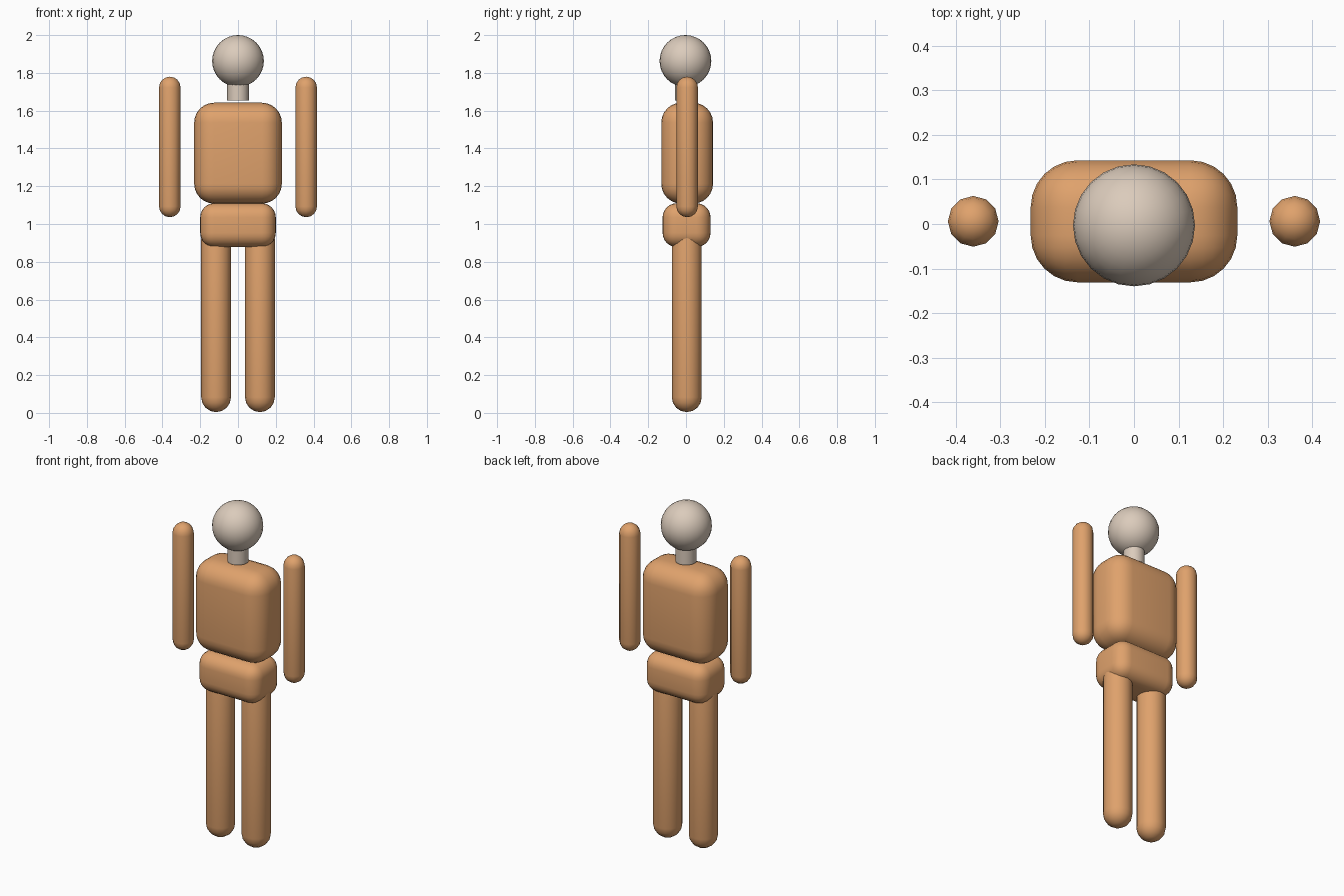
import bpy, bmesh, math
from mathutils import Matrix

if "Cube" in bpy.data.objects:
    bpy.data.objects.remove(bpy.data.objects["Cube"])


def material(name, rgb):
    m = bpy.data.materials.new(name)
    m.diffuse_color = (*rgb, 1)
    m.use_nodes = True
    m.node_tree.nodes["Principled BSDF"].inputs["Base Color"].default_value = m.diffuse_color
    return m


ORANGE = material("warm_orange", (0.74, 0.36, 0.15))
BEIGE = material("pale_beige", (0.71, 0.60, 0.50))


def finish(name, bm, mat, angle=50):
    bmesh.ops.recalc_face_normals(bm, faces=bm.faces)
    me = bpy.data.meshes.new(name)
    bm.to_mesh(me)
    bm.free()
    ob = bpy.data.objects.new(name, me)
    bpy.context.collection.objects.link(ob)
    me.materials.append(mat)
    bpy.ops.object.select_all(action='DESELECT')
    ob.select_set(True)
    bpy.context.view_layer.objects.active = ob
    bpy.ops.object.shade_smooth_by_angle(angle=math.radians(angle))
    return ob


def rounded_box(name, lo, hi, radius, mat):
    bm = bmesh.new()
    bmesh.ops.create_cube(bm, size=1)
    for v in bm.verts:
        v.co = [(a + b) / 2 + c * (b - a) for a, b, c in zip(lo, hi, v.co)]
    bmesh.ops.bevel(bm, geom=bm.edges[:], offset=radius, segments=6,
                    profile=0.5, affect='EDGES')
    return finish(name, bm, mat)


def capsule(name, x, y, z0, z1, r, sides, mat, rings=8):
    # A sphere with its two halves pulled apart
    bm = bmesh.new()
    bmesh.ops.create_uvsphere(bm, u_segments=sides, v_segments=rings, radius=r)
    half = (z1 - z0) / 2 - r
    equator = [e for e in bm.edges if all(abs(v.co.z) < 1e-5 for v in e.verts)]
    bmesh.ops.split_edges(bm, edges=equator)
    for f in bm.faces:
        f.tag = f.calc_center_median().z > 0
    for v in bm.verts:
        v.co.z += half if v.link_faces[0].tag else -half
    rims = [e for e in bm.edges if e.is_boundary]
    bmesh.ops.bridge_loops(bm, edges=rims)
    bmesh.ops.translate(bm, verts=bm.verts, vec=(x, y, (z0 + z1) / 2))
    return finish(name, bm, mat)


# Torso and pelvis
rounded_box("torso", (-0.232, -0.131, 1.108), (0.232, 0.143, 1.642), 0.105, ORANGE)
rounded_box("pelvis", (-0.2, -0.124, 0.878), (0.2, 0.13, 1.11), 0.075, ORANGE)

# Limbs on both sides
for side, s in (("left", 1), ("right", -1)):
    capsule(side + "_arm", s * 0.361, 0.006, 1.036, 1.78, 0.057, 12, ORANGE)
    capsule(side + "_leg", s * 0.116, 0.004, 0.004, 1.0, 0.079, 16, ORANGE)

# Neck
bm = bmesh.new()
bmesh.ops.create_cone(bm, cap_ends=True, segments=16, radius1=0.057,
                      radius2=0.057, depth=0.12,
                      matrix=Matrix.Translation((0, 0, 1.715)))
finish("neck", bm, BEIGE)

# Head
bm = bmesh.new()
bmesh.ops.create_uvsphere(bm, u_segments=24, v_segments=16, radius=0.137,
                          matrix=Matrix.Translation((0, -0.003, 1.863)))
finish("head", bm, BEIGE)
